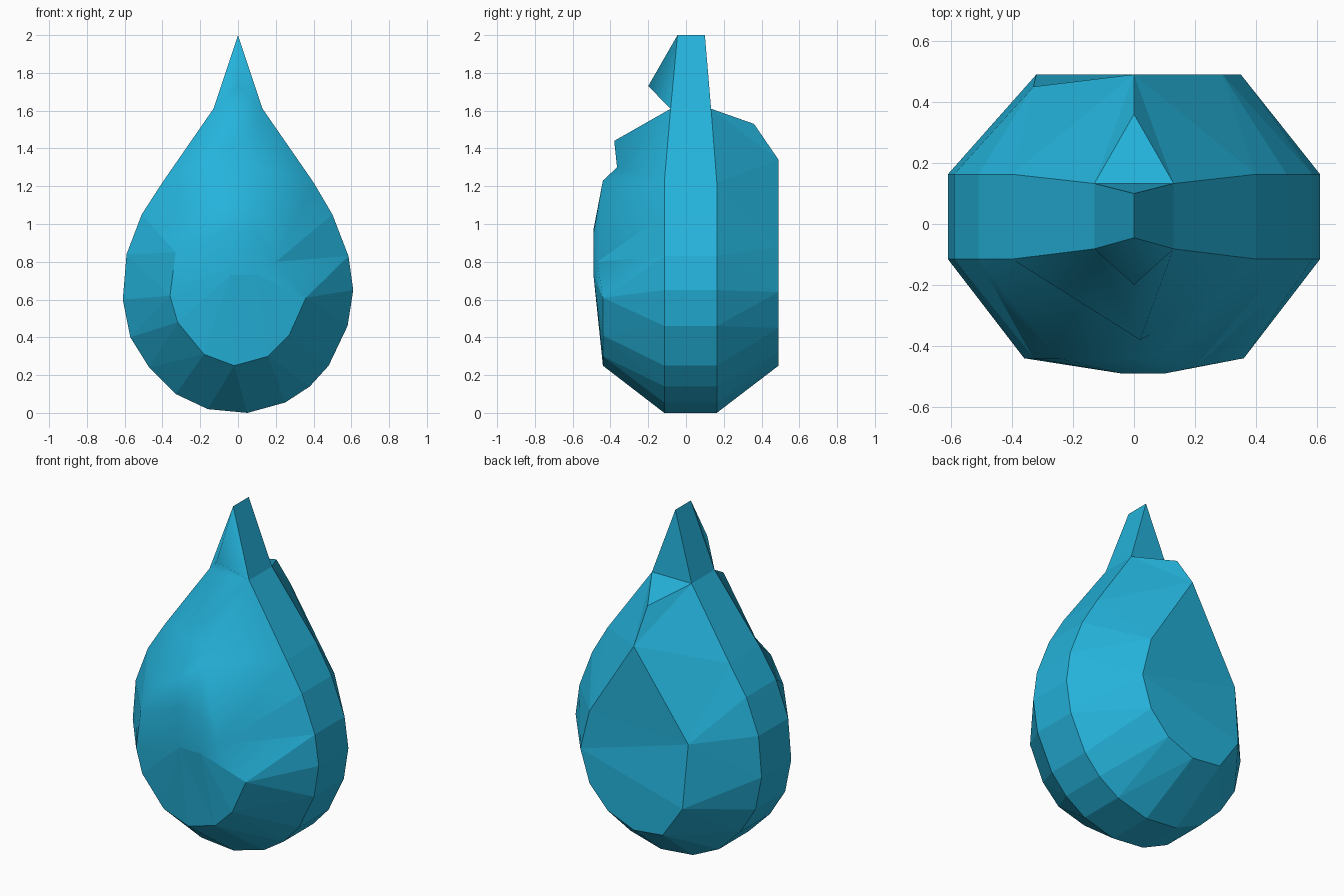
import bpy
import bmesh
from mathutils import Vector
from mathutils.geometry import delaunay_2d_cdt

cube = bpy.data.objects.get("Cube")
if cube:
    bpy.data.objects.remove(cube, do_unlink=True)

# Drop outline (x, z), anticlockwise from the tip
OUTLINE = [(0, 2), (-.13, 1.61), (-.4, 1.22), (-.51, 1.05), (-.59, .84), (-.61, .6),
           (-.57, .4), (-.47, .24), (-.33, .1), (-.16, .02), (.05, 0), (.25, .055),
           (.38, .14), (.48, .25), (.58, .46), (.61, .65), (.585, .83), (.5, 1.05),
           (.4, 1.22), (.13, 1.61)]

# Flat of the back face, and the ridge from it to the tip (x, z, y)
BACK_RING = [(0, 1.34, .49), (-.33, .83, .45), (-.32, .46, .49), (-.19, .27, .49),
             (0, .25, .49), (.17, .32, .49), (.29, .45, .49), (.35, .64, .49),
             (.29, .88, .49)]
BACK_RIDGE = [(0, 1.53, .36)]

# Swollen front face and its notched ridge (x, z, y)
FRONT_RING = [(.08, 1.23, -.44), (-.25, 1, -.44), (-.33, .85, -.44), (-.36, .62, -.44),
              (-.32, .48, -.44), (-.18, .31, -.44), (-.02, .25, -.44), (.16, .3, -.44),
              (.27, .41, -.44), (.36, .61, -.44), (.2, .8, -.47)]
FRONT_RIDGE = [(.05, 1.3, -.365), (.02, 1.44, -.38), (0, 1.73, -.2),
               (-.04, .97, -.49), (.1, .95, -.49), (.1, .73, -.49), (-.04, .73, -.49)]

bm = bmesh.new()


def rim_loop(y, taper):
    """Outline vertices at depth y, drawn in towards the tip."""
    return [bm.verts.new((x, y + taper * max(0, (z - 1.25) / .75), z)) for x, z in OUTLINE]


def fill_side(rim, ring, ridge, flip):
    """Triangulate one side between the rim, its inner ring and its ridge."""
    verts = rim + [bm.verts.new((x, y, z)) for x, z, y in ring + ridge]
    flat = [Vector((v.co.x, v.co.z)) for v in verts]
    n, m = len(rim), len(ring)
    edges = [(n + i, n + (i + 1) % m) for i in range(m)]
    result = delaunay_2d_cdt(flat, edges, [list(range(n))], 1, 1e-5)
    source = [ids[0] for ids in result[3]]
    made = []
    for tri in result[2]:
        corners = [verts[source[i]] for i in tri]
        made.append(bm.faces.new(corners[::-1] if flip else corners))
    return made


# Side band
front_rim = rim_loop(-.115, .07)
back_rim = rim_loop(.163, -.063)
count = len(OUTLINE)
for i in range(count):
    j = (i + 1) % count
    bm.faces.new((front_rim[i], front_rim[j], back_rim[j], back_rim[i]))

# Front and back, with the swelling shaded smooth
fill_side(back_rim, BACK_RING, BACK_RIDGE, True)
for face in fill_side(front_rim, FRONT_RING, FRONT_RIDGE, False):
    centre = face.calc_center_median()
    face.smooth = centre.z > .6 and abs(centre.x) < .42

bmesh.ops.recalc_face_normals(bm, faces=bm.faces)
mesh = bpy.data.meshes.new("water_drop")
bm.to_mesh(mesh)
bm.free()

# Blue material
blue = bpy.data.materials.new("bright_blue")
blue.use_nodes = True
colour = (.018, .45, .71, 1)
blue.diffuse_color = colour
blue.node_tree.nodes["Principled BSDF"].inputs["Base Color"].default_value = colour
mesh.materials.append(blue)
drop = bpy.data.objects.new("water_drop", mesh)
bpy.context.collection.objects.link(drop)
